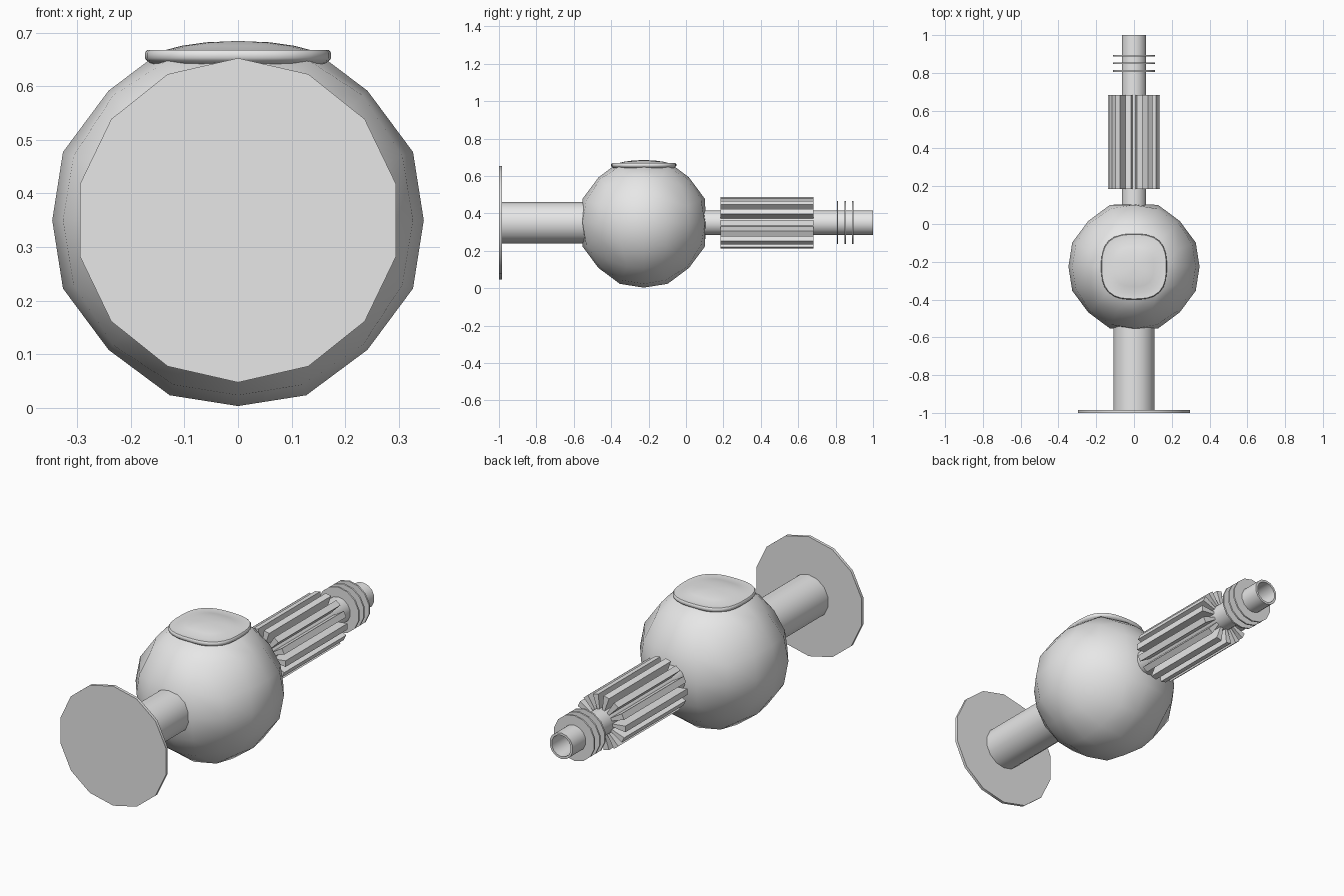
import bpy, bmesh, math
from mathutils import Vector

if "Cube" in bpy.data.objects:
    bpy.data.objects.remove(bpy.data.objects["Cube"])

CZ, CY, N = 0.35, -0.226, 14      # axis height, bulb centre, sides of round parts

grey = bpy.data.materials.new("light_grey")
grey.diffuse_color = (0.8, 0.8, 0.8, 1)
grey.use_nodes = True
grey.node_tree.nodes["Principled BSDF"].inputs["Base Color"].default_value = grey.diffuse_color


def finish(name, bm, angle=math.radians(32)):
    bmesh.ops.recalc_face_normals(bm, faces=bm.faces[:])
    me = bpy.data.meshes.new(name)
    bm.to_mesh(me)
    bm.free()
    me.materials.append(grey)
    ob = bpy.data.objects.new(name, me)
    bpy.context.collection.objects.link(ob)
    bpy.ops.object.select_all(action='DESELECT')
    ob.select_set(True)
    bpy.context.view_layer.objects.active = ob
    if angle:
        bpy.ops.object.shade_smooth_by_angle(angle=angle)
    return ob


def bridge(bm, a, b):
    n = len(a)
    for i in range(n):
        bm.faces.new((a[i], a[(i + 1) % n], b[(i + 1) % n], b[i]))


def lathe(name, profile, closed=False):
    """Turn (radius, y) points around the long axis, one corner pointing up."""
    bm = bmesh.new()
    rings = []
    for r, y in profile:
        rings.append([bm.verts.new((r * math.sin(i * math.tau / N), y,
                                    CZ + r * math.cos(i * math.tau / N)))
                      for i in range(N)])
    for a, b in zip(rings, rings[1:]):
        bridge(bm, a, b)
    if closed:
        bridge(bm, rings[-1], rings[0])
    else:
        bm.faces.new(rings[0])
        bm.faces.new(rings[-1])
    return finish(name, bm)


# Round bulb: cube grid pushed out to a sphere, seat flattened on top
bm = bmesh.new()
bmesh.ops.create_cube(bm, size=2)
bmesh.ops.subdivide_edges(bm, edges=bm.edges[:], cuts=3, use_grid_fill=True)
for v in bm.verts:
    c = v.co.copy()
    on_edge = sum(abs(t) > 0.99 for t in c) > 1
    centre = sum(abs(t) < 0.01 for t in c) == 2
    top = c.z > 0.99 and abs(c.x) < 0.6 and abs(c.y) < 0.6
    p = Vector([math.copysign(0.39, t) if 0.4 < abs(t) < 0.6 else t for t in c])
    p = p.normalized() * 0.351
    if on_edge:
        p *= 0.975
    if centre:
        p *= 0.989
    if top:
        diag = abs(c.x) > 0.1 and abs(c.y) > 0.1
        k = 0.26 if diag else 0.33
        p = Vector((c.x * k, c.y * k, 0.30))
    p.y = max(-0.333, min(0.333, p.y))
    v.co = p + Vector((0, CY, CZ))
finish("bulb", bm, math.radians(80))

# Rounded-square cap with a rim and a low dome
bm = bmesh.new()
rings = []
M = 32
for r, z in [(0.160, 0.640), (0.171, 0.649), (0.174, 0.653), (0.174, 0.663),
             (0.170, 0.668), (0.140, 0.667), (0.105, 0.676), (0.06, 0.6825)]:
    ring = []
    for i in range(M):
        a = i * math.tau / M
        ca, sa = math.cos(a), math.sin(a)
        k = r / (abs(ca) ** 2.8 + abs(sa) ** 2.8) ** (1 / 2.8)
        ring.append(bm.verts.new((k * ca, CY + k * sa, z)))
    rings.append(ring)
for a, b in zip(rings, rings[1:]):
    bridge(bm, a, b)
tip = bm.verts.new((0, CY, 0.685))
for i in range(M):
    bm.faces.new((rings[-1][i], rings[-1][(i + 1) % M], tip))
bm.faces.new(rings[0])
finish("cap", bm, math.radians(50))

# Front flange and pipe
lathe("front_flange", [(0.303, -1.0), (0.303, -0.985)])
lathe("front_pipe", [(0.11, -0.99), (0.11, -0.50)])

# Hollow rear pipe
lathe("rear_pipe", [(0.066, 0.05), (0.066, 1.0), (0.054, 1.0), (0.054, 0.05)], closed=True)

# Thin rings near the rear end
for i, y in enumerate((0.81, 0.851, 0.892)):
    lathe("rear_ring_%d" % (i + 1), [(0.115, y - 0.004), (0.115, y + 0.004),
                                     (0.06, y + 0.004), (0.06, y - 0.004)], closed=True)

# Wedge-shaped fins around the rear pipe
bm = bmesh.new()
half = math.tau / N / 4
for i in range(N):
    a = i * math.tau / N
    ends = []
    for y in (0.185, 0.682):
        ends.append([bm.verts.new((r * math.cos(a + d), y, CZ + r * math.sin(a + d)))
                     for r, d in ((0.062, -half), (0.138, -half), (0.138, half), (0.062, half))])
    bridge(bm, ends[0], ends[1])
    bm.faces.new(ends[0])
    bm.faces.new(ends[1])
finish("fins", bm, None)
